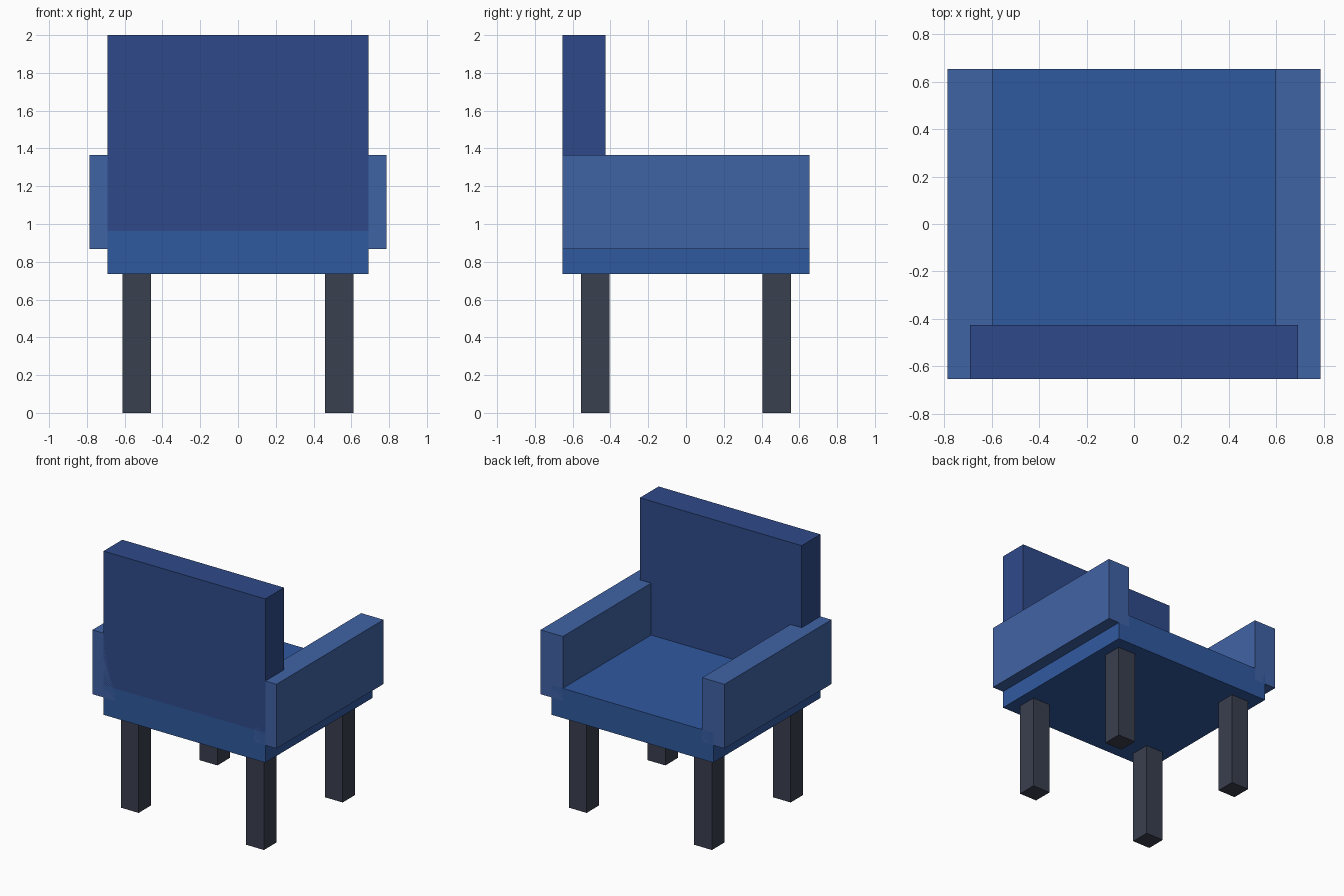
import bpy

if "Cube" in bpy.data.objects:
    bpy.data.objects.remove(bpy.data.objects["Cube"])


def material(name, rgb):
    mat = bpy.data.materials.new(name)
    mat.diffuse_color = (*rgb, 1.0)
    mat.use_nodes = True
    mat.node_tree.nodes["Principled BSDF"].inputs["Base Color"].default_value = mat.diffuse_color
    return mat


def box(name, x, y, z, mat):
    """Box spanning the given (min, max) range on each axis."""
    bpy.ops.mesh.primitive_cube_add(size=1)
    ob = bpy.context.object
    ob.name = name
    spans = (x, y, z)
    ob.location = [(a + b) / 2 for a, b in spans]
    ob.scale = [b - a for a, b in spans]
    ob.data.materials.append(mat)
    return ob


seat_blue = material("seat_blue", (0.03, 0.10, 0.35))
back_blue = material("back_blue", (0.028, 0.068, 0.255))
arm_blue = material("arm_blue", (0.051, 0.125, 0.376))
leg_grey = material("leg_grey", (0.042, 0.050, 0.080))

# Seat cushion and backrest
box("seat", (-0.692, 0.692), (-0.654, 0.654), (0.734, 0.964), seat_blue)
box("backrest", (-0.692, 0.692), (-0.654, -0.425), (0.964, 2.0), back_blue)

# Armrests and legs, mirrored left to right
for side, s in (("left", -1), ("right", 1)):
    box(f"{side}_armrest", sorted((s * 0.596, s * 0.787)),
        (-0.654, 0.654), (0.868, 1.365), arm_blue)
    for end, e in (("front", -1), ("back", 1)):
        box(f"{end}_{side}_leg", sorted((s * 0.46, s * 0.612)),
            sorted((e * 0.405, e * 0.557)), (0.0, 0.734), leg_grey)
